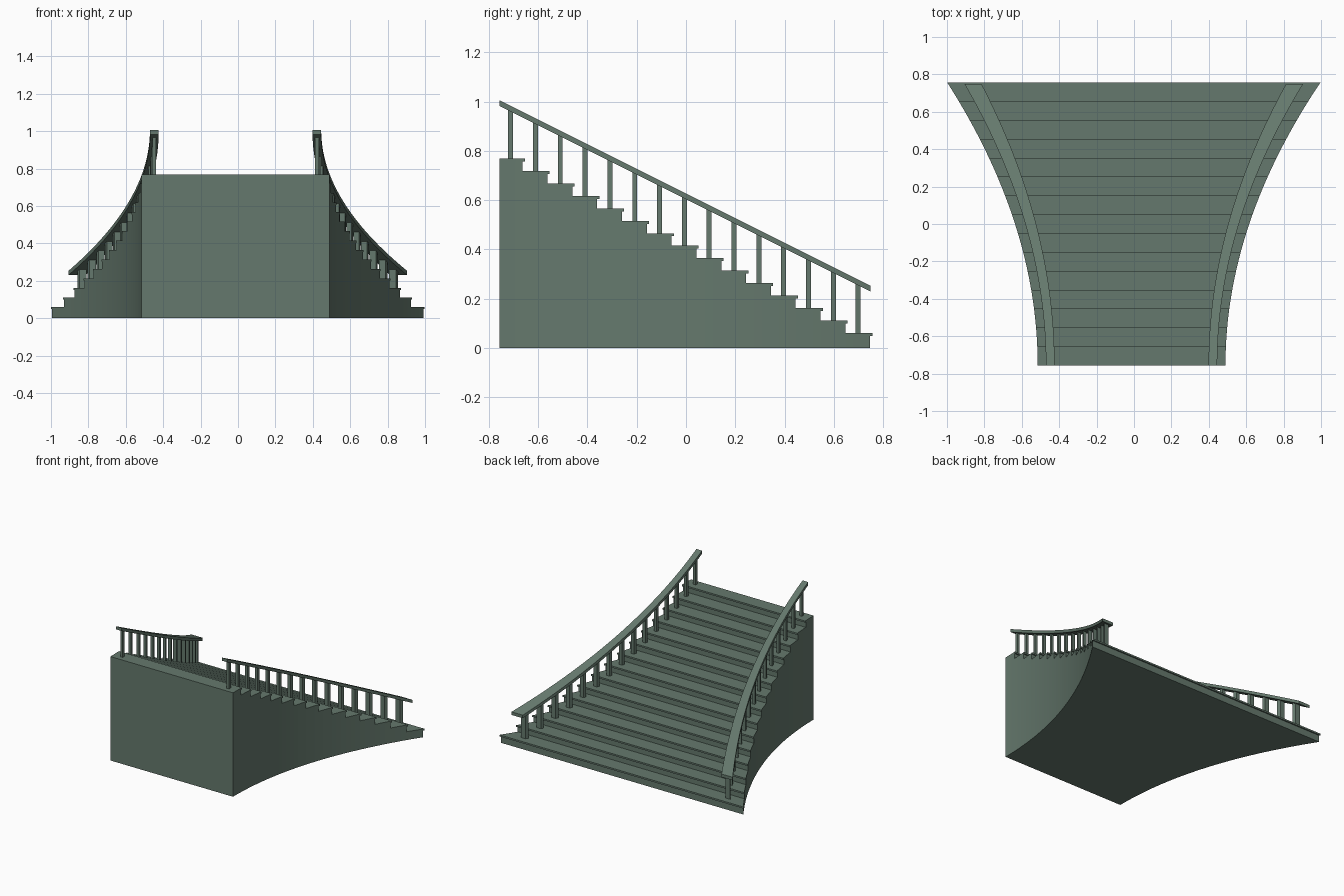
import bpy, bmesh

if "Cube" in bpy.data.objects:
    bpy.data.objects.remove(bpy.data.objects["Cube"])

N = 15                    # number of steps
Y_BACK, Y_FRONT = -0.757, 0.757
RUN, RISE = 0.1008, 0.0506
TREAD = 0.012             # tread thickness
NOSE = 0.009              # tread overhang

mat = bpy.data.materials.new("grey green stone")
mat.diffuse_color = (0.13, 0.19, 0.153, 1)
mat.use_nodes = True
mat.node_tree.nodes["Principled BSDF"].inputs["Base Color"].default_value = mat.diffuse_color


def P(y, f, z):
    """Flared stair space: f = -1..1 across the width, which grows towards the front."""
    t = (y - Y_BACK) / (Y_FRONT - Y_BACK)
    half = 0.502 + 0.496 * t * t
    return (-0.013 + 0.012 * t * t + f * half, y, z)


def nosing(i):
    return Y_FRONT - RUN * i


def riser(i):
    return nosing(i) - NOSE if i < N else Y_BACK


def top(i):
    return 0.061 + RISE * i


def spread(a, b, n):
    return [a + (b - a) * k / n for k in range(n + 1)]


def loft(bm, ys, f0, f1, z0, z1):
    """Closed bar through rectangular sections; z0 and z1 are functions of y."""
    rings = []
    for y in ys:
        rings.append([bm.verts.new(P(y, f, z)) for f, z in
                      ((f0, z0(y)), (f1, z0(y)), (f1, z1(y)), (f0, z1(y)))])
    for a, b in zip(rings, rings[1:]):
        for k in range(4):
            m = (k + 1) % 4
            bm.faces.new((a[k], a[m], b[m], b[k]))
    bm.faces.new(rings[0])
    bm.faces.new(rings[-1][::-1])


def finish(bm, name):
    bmesh.ops.remove_doubles(bm, verts=bm.verts, dist=1e-5)
    bmesh.ops.recalc_face_normals(bm, faces=bm.faces)
    me = bpy.data.meshes.new(name)
    bm.to_mesh(me)
    bm.free()
    me.materials.append(mat)
    ob = bpy.data.objects.new(name, me)
    bpy.context.collection.objects.link(ob)


# Solid body: curved sides, flat base, risers and back wall, each wound outwards
bm = bmesh.new()


def quad(*pts):
    bm.faces.new([bm.verts.new(P(*p)) for p in pts])


for i in range(N):
    z = top(i) - TREAD
    zl = top(i - 1) - TREAD if i else 0
    ys = spread(riser(i), riser(i + 1), 3)
    for a, b in zip(ys, ys[1:]):
        quad((a, 1, 0), (a, 1, z), (b, 1, z), (b, 1, 0))
        quad((a, -1, 0), (b, -1, 0), (b, -1, z), (a, -1, z))
        quad((a, -1, 0), (a, 1, 0), (b, 1, 0), (b, -1, 0))
        quad((a, -1, z), (b, -1, z), (b, 1, z), (a, 1, z))
    quad((ys[0], 1, zl), (ys[0], -1, zl), (ys[0], -1, z), (ys[0], 1, z))
z = top(N - 1) - TREAD
quad((Y_BACK, -1, 0), (Y_BACK, 1, 0), (Y_BACK, 1, z), (Y_BACK, -1, z))
finish(bm, "stair_body")

# Treads with a small nosing
bm = bmesh.new()
for i in range(N):
    loft(bm, spread(riser(i + 1), nosing(i), 3), -1, 1,
         lambda y: top(i) - TREAD, lambda y: top(i))
finish(bm, "treads")


# Handrails and balusters on both sides
def rail_top(y):
    return 1.006 - 0.5 * (y - Y_BACK)


def rail_under(y):
    return rail_top(y) - 0.023


for side, label in ((-1, "left"), (1, "right")):
    bm = bmesh.new()
    loft(bm, spread(Y_BACK, 0.749, 45), side * 0.82, side * 0.912, rail_under, rail_top)
    finish(bm, label + "_handrail")

    bm = bmesh.new()
    for i in range(N):
        y = nosing(i) - 0.058
        loft(bm, [y - 0.01, y + 0.01], side * 0.847, side * 0.886,
             lambda v: top(i), lambda v: rail_under(v) + 0.003)
    finish(bm, label + "_balusters")
